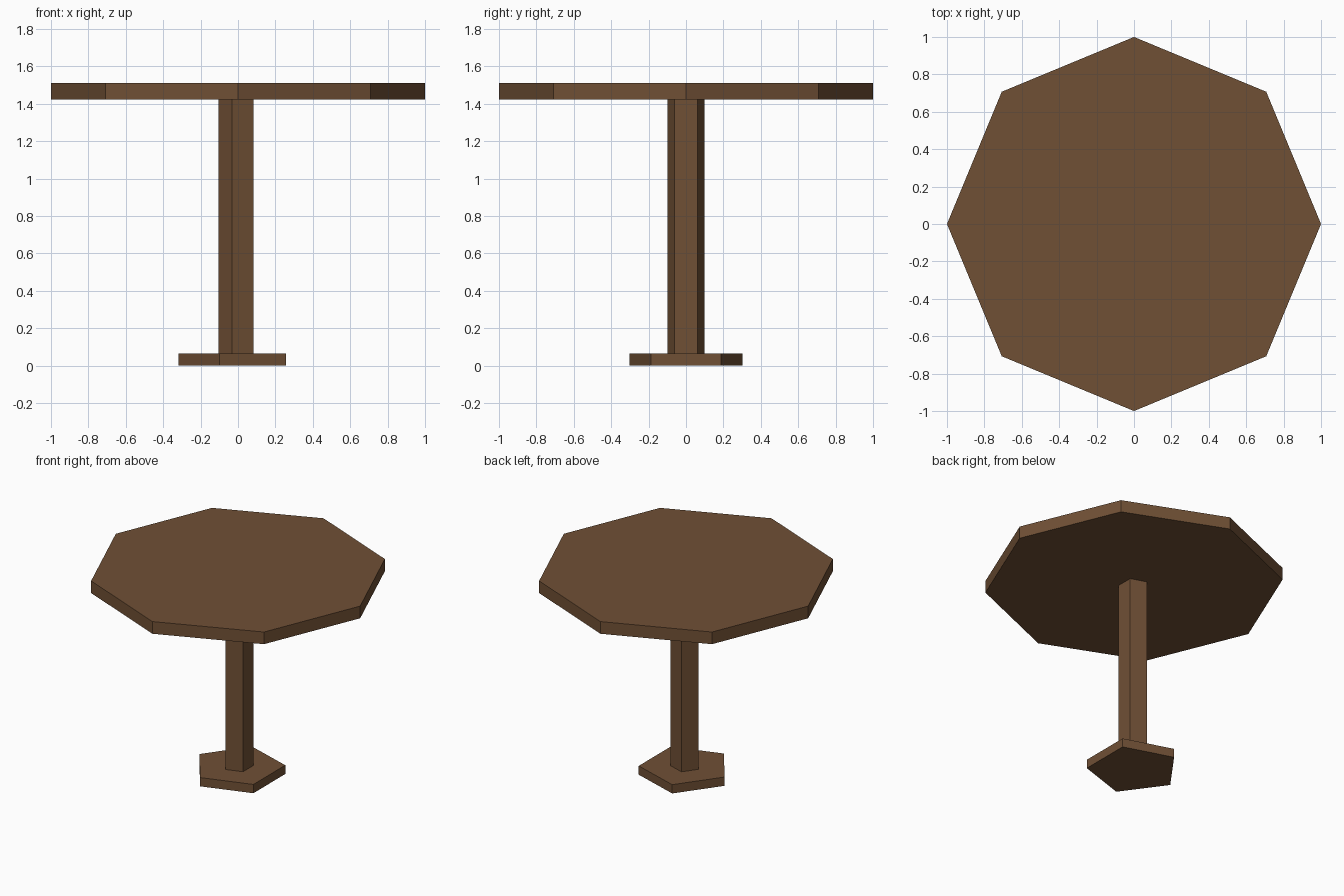
import bpy, bmesh, math

if "Cube" in bpy.data.objects:
    bpy.data.objects.remove(bpy.data.objects["Cube"])

wood = bpy.data.materials.new("brown wood")
wood.diffuse_color = (0.162, 0.08, 0.0356, 1)
wood.use_nodes = True
wood.node_tree.nodes["Principled BSDF"].inputs["Base Color"].default_value = wood.diffuse_color


def prism(name, sides, radius, z0, z1):
    """Flat-sided upright prism with one corner pointing to -x."""
    bm = bmesh.new()
    ring = [bm.verts.new((radius * math.cos(math.pi + math.tau * i / sides),
                          radius * math.sin(math.pi + math.tau * i / sides), z0))
            for i in range(sides)]
    bottom = bm.faces.new(ring)
    ext = bmesh.ops.extrude_face_region(bm, geom=[bottom], use_keep_orig=True)
    top = [v for v in ext["geom"] if isinstance(v, bmesh.types.BMVert)]
    bmesh.ops.translate(bm, verts=top, vec=(0, 0, z1 - z0))
    bmesh.ops.recalc_face_normals(bm, faces=bm.faces)
    mesh = bpy.data.meshes.new(name)
    bm.to_mesh(mesh)
    bm.free()
    mesh.materials.append(wood)
    bpy.context.collection.objects.link(bpy.data.objects.new(name, mesh))


# Five-sided foot and column, eight-sided top
prism("foot", 5, 0.317, 0.0, 0.065)
prism("column", 5, 0.104, 0.065, 1.422)
prism("table_top", 8, 1.0, 1.422, 1.512)
